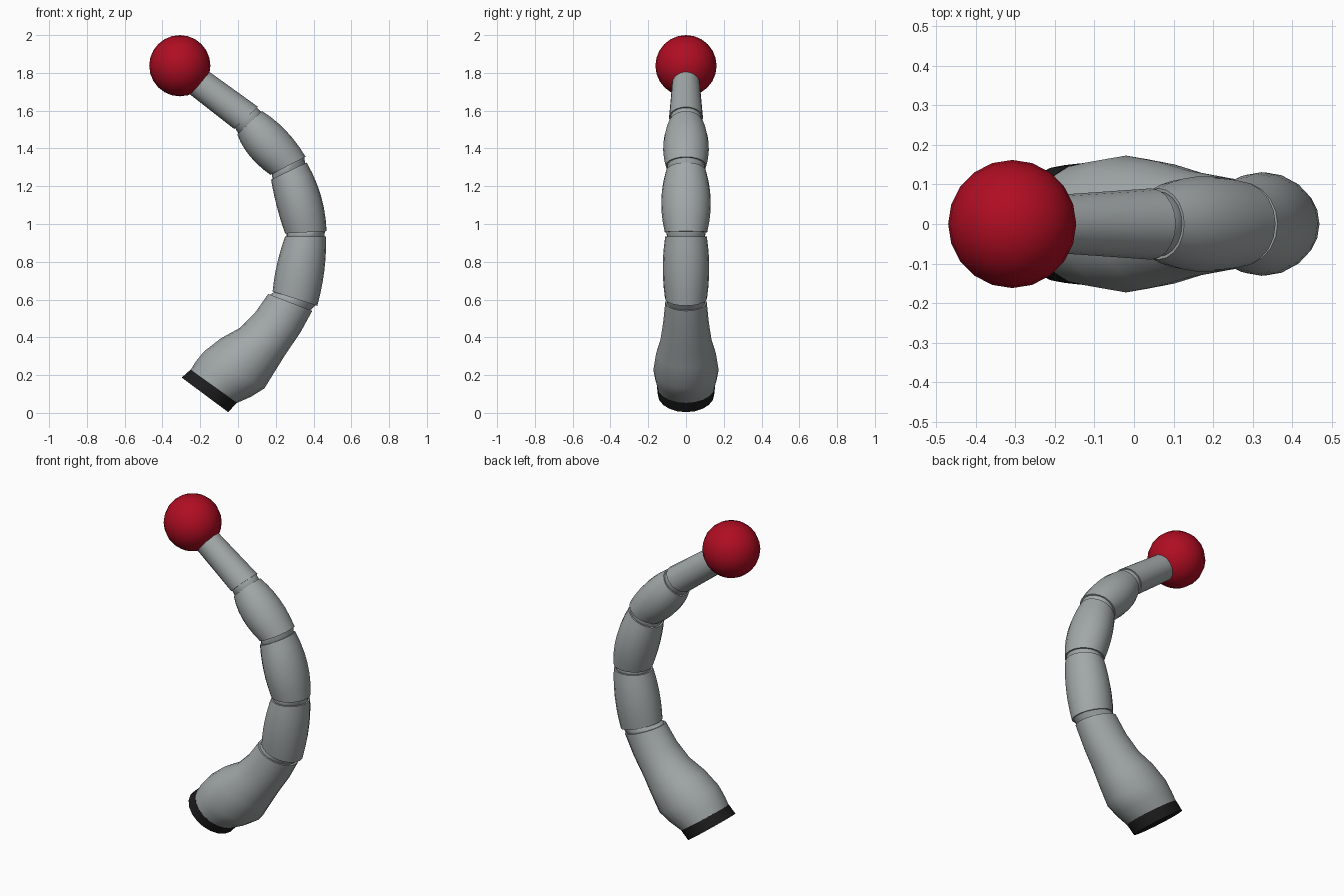
import bpy, bmesh, math
from mathutils import Vector

if "Cube" in bpy.data.objects:
    bpy.data.objects.remove(bpy.data.objects["Cube"])

SIDES = 20


def material(name, rgb):
    m = bpy.data.materials.new(name)
    m.diffuse_color = (*rgb, 1)
    m.use_nodes = True
    m.node_tree.nodes["Principled BSDF"].inputs["Base Color"].default_value = m.diffuse_color
    return m


grey = material("grey shell", (0.36, 0.39, 0.39))
black = material("black base", (0.012, 0.012, 0.012))
red = material("red ball", (0.43, 0.004, 0.016))


def smooth(ob, angle):
    bpy.ops.object.select_all(action='DESELECT')
    bpy.context.view_layer.objects.active = ob
    ob.select_set(True)
    bpy.ops.object.shade_smooth_by_angle(angle=math.radians(angle))


def loft(name, rings, mat):
    """Closed tube; each ring = (left x, left z, right x, right z, y radius)."""
    bm = bmesh.new()
    loops = []
    for lx, lz, rx, rz, ry in rings:
        c = Vector(((lx + rx) / 2, 0, (lz + rz) / 2))
        u = Vector(((rx - lx) / 2, 0, (rz - lz) / 2))
        loops.append([bm.verts.new(c + u * math.cos(a) + Vector((0, ry * math.sin(a), 0)))
                      for a in (2 * math.pi * i / SIDES for i in range(SIDES))])
    for a, b in zip(loops, loops[1:]):
        for i in range(SIDES):
            j = (i + 1) % SIDES
            bm.faces.new((a[i], a[j], b[j], b[i]))
    bm.faces.new(loops[0])
    bm.faces.new(loops[-1])
    bmesh.ops.recalc_face_normals(bm, faces=bm.faces)
    me = bpy.data.meshes.new(name)
    bm.to_mesh(me)
    bm.free()
    me.materials.append(mat)
    ob = bpy.data.objects.new(name, me)
    bpy.context.collection.objects.link(ob)
    smooth(ob, 35)
    return ob


def bulge(a, b, c, n=6):
    """Rings on the parabola through three given rings."""
    out = []
    for k in range(n + 1):
        t = k / n
        w = ((1 - t) * (1 - 2 * t), 4 * t * (1 - t), t * (2 * t - 1))
        out.append(tuple(w[0] * p + w[1] * q + w[2] * r for p, q, r in zip(a, b, c)))
    return out


def shrink(ring, f):
    lx, lz, rx, rz, ry = ring
    cx, cz = (lx + rx) / 2, (lz + rz) / 2
    return (cx + (lx - cx) * f, cz + (lz - cz) * f,
            cx + (rx - cx) * f, cz + (rz - cz) * f, ry * f)


# swollen root of the stalk
segments = [[
    (-0.25, 0.228, -0.005, 0.053, 0.153),
    (-0.225, 0.27, 0.07, 0.086, 0.163),
    (-0.18, 0.325, 0.14, 0.13, 0.173),
    (-0.09, 0.395, 0.206, 0.237, 0.158),
    (0.01, 0.45, 0.255, 0.315, 0.136),
    (0.09, 0.53, 0.33, 0.425, 0.121),
    (0.16, 0.63, 0.393, 0.54, 0.11),
]]
# three bulging joints and a straight tip
segments.append(bulge((0.183, 0.643, 0.42, 0.567, 0.111),
                      (0.207, 0.79, 0.457, 0.752, 0.123),
                      (0.249, 0.933, 0.466, 0.933, 0.11)))
segments.append(bulge((0.249, 0.95, 0.469, 0.962, 0.112),
                      (0.206, 1.09, 0.439, 1.15, 0.131),
                      (0.175, 1.235, 0.363, 1.326, 0.106)))
segments.append(bulge((0.172, 1.26, 0.358, 1.356, 0.108),
                      (0.062, 1.36, 0.254, 1.494, 0.12),
                      (-0.004, 1.475, 0.127, 1.598, 0.09)))
segments.append([(-0.02, 1.503, 0.106, 1.62, 0.09),
                 (-0.285, 1.71, -0.18, 1.826, 0.071)])

for i, rings in enumerate(segments):
    loft(f"stalk_segment_{i + 1}", rings, grey)

# recessed collars between the segments
for i, (a, b) in enumerate(zip(segments, segments[1:])):
    loft(f"collar_{i + 1}", [shrink(a[-2], 0.6), shrink(a[-1], 0.92),
                             shrink(b[0], 0.92), shrink(b[1], 0.6)], grey)

# black foot plate
loft("foot_band", [(-0.298, 0.187, -0.052, 0.004, 0.149),
                   (-0.251, 0.229, -0.006, 0.054, 0.154)], black)

# ball at the tip
bpy.ops.mesh.primitive_uv_sphere_add(segments=20, ring_count=12, radius=0.162,
                                     location=(-0.308, 0, 1.838))
ball = bpy.context.object
ball.name = "tip_ball"
ball.data.materials.append(red)
smooth(ball, 60)
